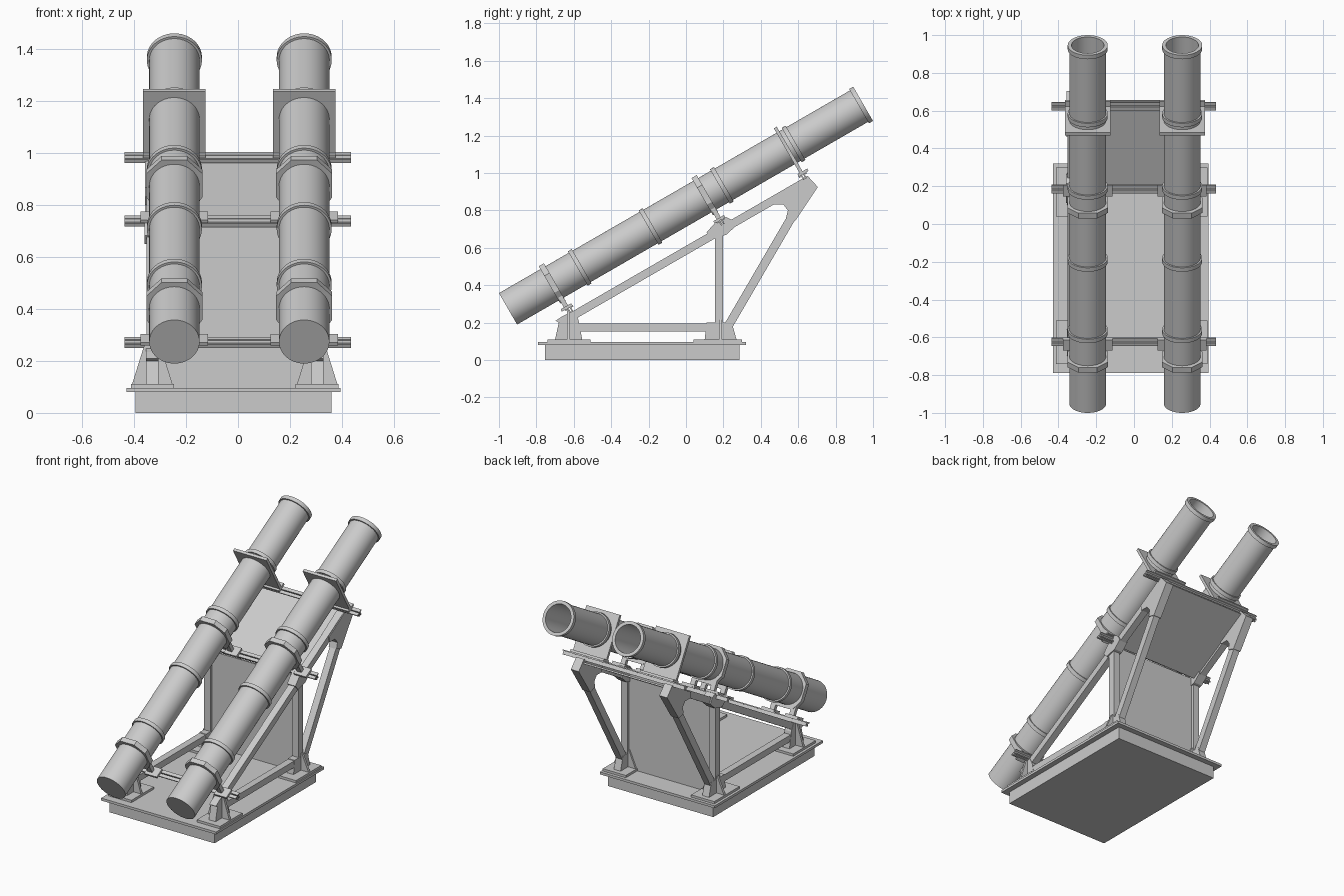
import bpy, bmesh, math
from mathutils import Matrix, Vector

if "Cube" in bpy.data.objects:
    bpy.data.objects.remove(bpy.data.objects["Cube"])

# Tilted frame: x across, y along the tube, z normal to the tube
TILT = Matrix.Translation((0, -0.9515, 0.274)) @ Matrix.Rotation(math.radians(30), 4, 'X')
FLAT = Matrix.Identity(4)
TUBES = {"left": -0.245, "right": 0.255}
SIDES = {"left": -0.33, "right": 0.305}


def finish(name, bm, mat=FLAT, smooth=False):
    bmesh.ops.recalc_face_normals(bm, faces=bm.faces[:])
    bm.transform(mat)
    me = bpy.data.meshes.new(name)
    bm.to_mesh(me)
    bm.free()
    ob = bpy.data.objects.new(name, me)
    bpy.context.collection.objects.link(ob)
    if smooth:
        me.shade_smooth()
        me.set_sharp_from_angle(angle=math.radians(30))
    return ob


def add_box(bm, x, y, z):
    r = bmesh.ops.create_cube(bm, size=1)
    for v in r["verts"]:
        v.co = Vector([(a + b) / 2 + c * (b - a) for (a, b), c in zip((x, y, z), v.co)])


def box(name, x, y, z, mat=FLAT):
    bm = bmesh.new()
    add_box(bm, x, y, z)
    finish(name, bm, mat)


def slab(name, pts, x0, x1):
    """Side profile (y, z) extruded across x."""
    bm = bmesh.new()
    f = bm.faces.new([bm.verts.new((x0, y, z)) for y, z in pts])
    r = bmesh.ops.extrude_face_region(bm, geom=[f])
    for v in r["geom"]:
        if isinstance(v, bmesh.types.BMVert):
            v.co.x = x1
    finish(name, bm)


def bar(name, a, b, w, xc, xw):
    """Straight beam between two side-view points."""
    a, b = Vector(a), Vector(b)
    d = (b - a).normalized()
    n = Vector((-d.y, d.x)) * w / 2
    slab(name, [a + n, b + n, b - n, a - n], xc - xw / 2, xc + xw / 2)


def lathe(name, prof, x, n=48):
    """Revolve (radius, along) about the tilted tube axis."""
    bm = bmesh.new()
    vs = [bm.verts.new((r, u, 0)) for r, u in prof]
    es = [bm.edges.new(p) for p in zip(vs, vs[1:])]
    bmesh.ops.spin(bm, geom=vs + es, cent=(0, 0, 0), axis=(0, 1, 0),
                   angle=2 * math.pi, steps=n, use_duplicate=False)
    bmesh.ops.remove_doubles(bm, verts=bm.verts[:], dist=1e-5)
    finish(name, bm, TILT @ Matrix.Translation((x, 0, 0)), True)


def collar(name, outline, x, u, thick, hole=0.096):
    """Plate across the tube, with a round hole for it."""
    bm = bmesh.new()
    circle = [(hole * math.cos(i * math.pi / 20), hole * math.sin(i * math.pi / 20)) for i in range(40)]
    edges = []
    for loop in (outline, circle):
        vs = [bm.verts.new((a, u - thick / 2, c)) for a, c in loop]
        edges += [bm.edges.new((vs[i], vs[i - 1])) for i in range(len(vs))]
    bmesh.ops.triangle_fill(bm, use_beauty=True, edges=edges, normal=(0, 1, 0))
    r = bmesh.ops.extrude_face_region(bm, geom=bm.faces[:])
    for v in r["geom"]:
        if isinstance(v, bmesh.types.BMVert):
            v.co.y += thick
    finish(name, bm, TILT @ Matrix.Translation((x, 0, 0)))


# Base block and deck
box("base_block", (-0.395, 0.36), (-0.755, 0.285), (0, 0.08))
box("base_deck", (-0.43, 0.395), (-0.79, 0.32), (0.08, 0.096))

# Tubes: closed bottom, raised bands, lipped open mouth
R, B, L = 0.097, 0.106, 2.192
profile = [(0, 0), (R, 0)]
for u in (0.443, 0.88, 1.32, 1.763):
    profile += [(R, u - 0.012), (B, u - 0.012), (B, u + 0.012), (R, u + 0.012)]
profile += [(R, L - 0.025), (B, L - 0.025), (B, L), (0.086, L), (0.086, 0.03), (0, 0.03)]

octagon = [(-0.05, 0.115), (0.05, 0.115), (0.108, 0.055), (0.108, -0.05),
           (0.065, -0.115), (-0.065, -0.115), (-0.108, -0.05), (-0.108, 0.055)]
plate = [(-0.12, 0.125), (0.12, 0.125), (0.12, -0.155), (-0.12, -0.155)]
for side, x in TUBES.items():
    lathe("tube_" + side, profile, x)
    # Octagonal clamps with legs and feet
    for label, u in (("lower", 0.272), ("middle", 1.215)):
        collar(f"{label}_clamp_{side}", octagon, x, u, 0.032)
        bm = bmesh.new()
        for s in (-1, 1):
            c = s * 0.07
            add_box(bm, (c - 0.016, c + 0.016), (u - 0.01, u + 0.015), (-0.15, -0.075))
            c = s * 0.085
            add_box(bm, (c - 0.045, c + 0.045), (u - 0.03, u + 0.035), (-0.157, -0.143))
        finish(f"{label}_clamp_legs_{side}", bm, TILT)
        bpy.data.objects[f"{label}_clamp_legs_{side}"].location = (x, 0, 0)
    # Square upper support plate with its foot
    collar("upper_plate_" + side, plate, x, 1.722, 0.018)
    box("upper_plate_foot_" + side, (x - 0.12, x + 0.12), (1.70, 1.76), (-0.165, -0.15), TILT)

# Twin cross rails under the clamps
for label, u, v in (("lower", 0.285, -0.157), ("middle", 1.22, -0.157), ("upper", 1.722, -0.165)):
    bm = bmesh.new()
    for du in (-0.014, 0.014):
        add_box(bm, (-0.437, 0.435), (u + du - 0.01, u + du + 0.01), (v - 0.007, v))
        add_box(bm, (-0.437, 0.435), (u + du * 0.5 - 0.004, u + du * 0.5 + 0.004), (v - 0.028, v))
    finish(label + "_cross_rail", bm, TILT)

# Side frames
foot_front = [(-0.70, 0.11), (-0.68, 0.2), (-0.697, 0.21), (-0.66, 0.235), (-0.6, 0.265),
              (-0.575, 0.215), (-0.555, 0.11)]
foot_rear = [(0.10, 0.11), (0.11, 0.2), (0.245, 0.2), (0.27, 0.11)]
gusset_top = [(0.465, 0.832), (0.46, 0.868), (0.65, 0.985), (0.705, 0.925), (0.585, 0.745),
              (0.535, 0.76), (0.545, 0.80), (0.52, 0.832)]
gusset_mid = [(0.11, 0.683), (0.14, 0.65), (0.215, 0.67), (0.265, 0.715), (0.245, 0.75),
              (0.215, 0.765), (0.17, 0.75)]
for side, x in SIDES.items():
    bar("sloped_beam_" + side, (-0.66, 0.205), (0.64, 0.955), 0.043, x, 0.045)
    bar("floor_beam_" + side, (-0.58, 0.175), (0.12, 0.175), 0.042, x, 0.045)
    bar("post_" + side, (0.177, 0.15), (0.177, 0.70), 0.044, x, 0.045)
    bar("rear_strut_" + side, (0.21, 0.155), (0.58, 0.79), 0.046, x, 0.045)
    slab("top_gusset_" + side, gusset_top, x - 0.028, x + 0.028)
    slab("middle_gusset_" + side, gusset_mid, x - 0.03, x + 0.03)
    for label, prof, y0, y1 in (("front", foot_front, -0.74, -0.51), ("rear", foot_rear, 0.04, 0.30)):
        box(f"{label}_foot_plate_{side}", (x - 0.083, x + 0.083), (y0, y1), (0.096, 0.111))
        slab(f"{label}_foot_{side}", prof, x - 0.024, x + 0.024)
        # Tapered cross fin bracing the foot
        yc = (prof[0][0] + prof[-1][0]) / 2
        top = 0.265 if label == "front" else 0.22
        bm = bmesh.new()
        add_box(bm, (x - 0.078, x + 0.078), (yc - 0.008, yc + 0.008), (0.11, top))
        for v in bm.verts:
            if v.co.z > 0.2:
                v.co.x = x + (v.co.x - x) * 0.38
        finish(f"{label}_foot_fin_{side}", bm)

# Sheet panels: upright behind the posts, sloped under the upper tubes
x0, x1 = SIDES["left"], SIDES["right"]
box("upright_panel", (x0, x1), (0.172, 0.182), (0.096, 0.715))
box("sloped_panel", (x0, x1), (1.22, 1.735), (-0.212, -0.202), TILT)
